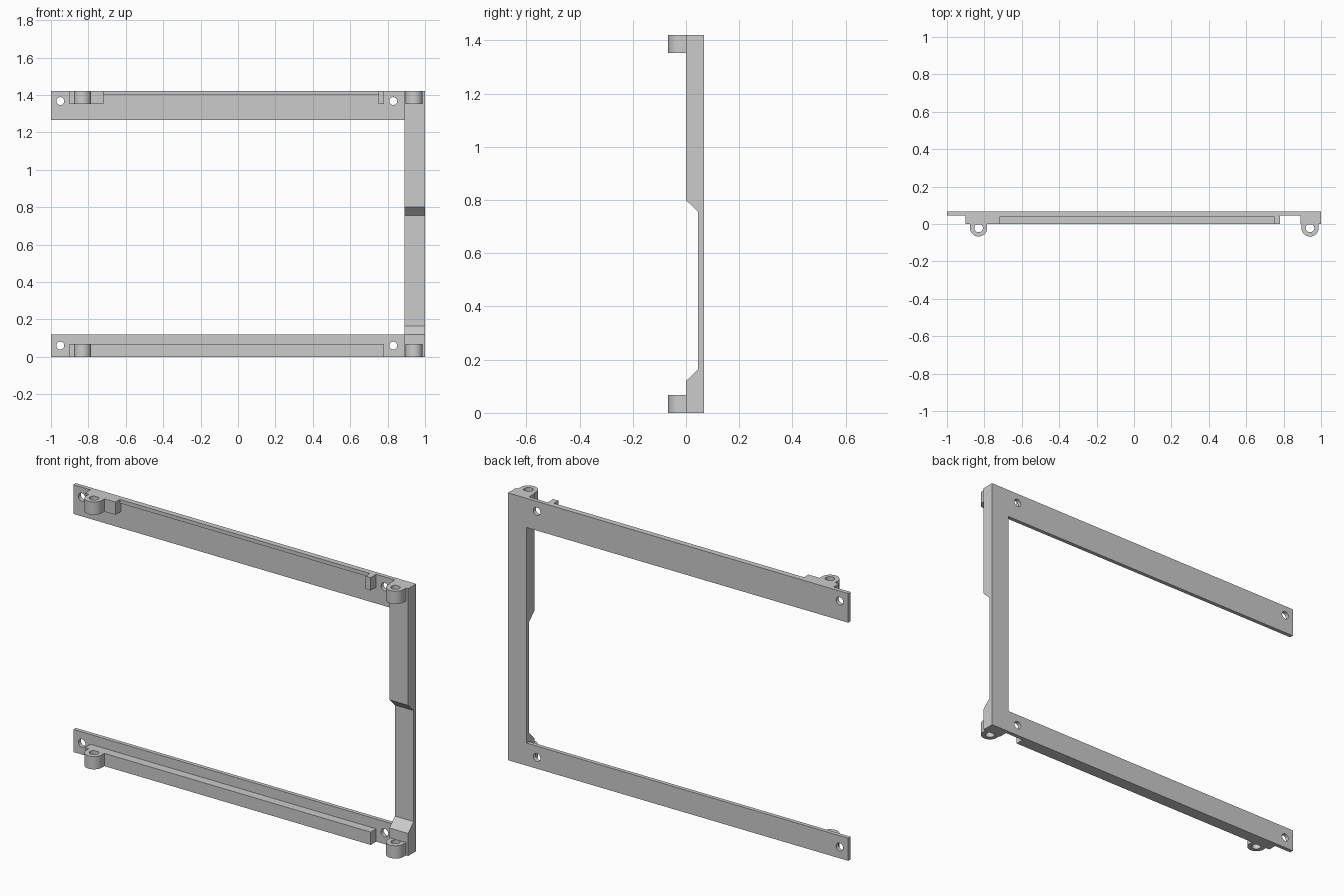
import bpy, bmesh, math

if "Cube" in bpy.data.objects:
    bpy.data.objects.remove(bpy.data.objects["Cube"])


def circle(u, v, r, n=32, start=0.0, sweep=2 * math.pi):
    return [(u + r * math.cos(start + sweep * i / n),
             v + r * math.sin(start + sweep * i / n)) for i in range(n)]


def rect(u0, u1, v0, v1):
    return [(u0, v0), (u1, v0), (u1, v1), (u0, v1)]


def prism(name, loops, axis, lo, hi, smooth=False):
    """Extrude a filled profile (first loop outer, the rest holes) along an axis."""
    cu = bpy.data.curves.new(name + "_profile", 'CURVE')
    cu.dimensions = '2D'
    cu.fill_mode = 'BOTH'
    cu.extrude = (hi - lo) / 2
    for loop in loops:
        sp = cu.splines.new('POLY')
        sp.points.add(len(loop) - 1)
        for p, (u, v) in zip(sp.points, loop):
            p.co = (u, v, 0, 1)
        sp.use_cyclic_u = True
    tmp = bpy.data.objects.new(name + "_profile", cu)
    bpy.context.scene.collection.objects.link(tmp)
    dg = bpy.context.evaluated_depsgraph_get()
    me = bpy.data.meshes.new_from_object(tmp.evaluated_get(dg))
    bpy.data.objects.remove(tmp)
    mid = (lo + hi) / 2
    bm = bmesh.new()
    bm.from_mesh(me)
    for vert in bm.verts:
        u, v, w = vert.co
        w += mid
        vert.co = {'x': (w, u, v), 'y': (u, w, v), 'z': (u, v, w)}[axis]
    bmesh.ops.remove_doubles(bm, verts=bm.verts, dist=1e-5)
    bmesh.ops.recalc_face_normals(bm, faces=bm.faces)
    for f in bm.faces:
        f.smooth = False
    bm.to_mesh(me)
    bm.free()
    me.name = name
    ob = bpy.data.objects.new(name, me)
    bpy.context.scene.collection.objects.link(ob)
    if smooth:
        bpy.ops.object.select_all(action='DESELECT')
        ob.select_set(True)
        bpy.context.view_layer.objects.active = ob
        bpy.ops.object.shade_smooth_by_angle(angle=math.radians(35))
    return ob


H = 1.42                      # overall height
BACK, FACE = 0.067, 0.046     # rear and front of the thin plate
COL = 0.89                    # inner side of the column
LUG = 0.068                   # height of the hinge lugs and bars

# Thin rails with screw holes
for name, z0, z1, zh in (("bottom_rail", 0, 0.12, 0.06), ("top_rail", 1.265, H, 1.367)):
    prism(name, [rect(-1, COL, z0, z1), circle(-0.95, zh, 0.021), circle(0.83, zh, 0.021)],
          'y', FACE, BACK, smooth=True)

# Side column with its recessed middle
prism("side_column", [[(0, 0), (BACK, 0), (BACK, H), (0, H), (0, 0.8), (FACE, 0.755),
                       (FACE, 0.165), (0, 0.12)]], 'x', COL, 1)

# Bars and stop blocks on the front of the rails
prism("bottom_bar", [rect(-0.9, 0.78, 0, LUG)], 'y', 0, FACE)
prism("top_left_block", [rect(-0.9, -0.72, H - LUG, H)], 'y', 0, FACE)
prism("top_right_block", [rect(0.75, 0.78, H - LUG, H)], 'y', 0, FACE)
prism("top_lip", [rect(-0.72, 0.75, H - 0.02, H)], 'y', 0.037, FACE)

# Hinge lugs with vertical pin holes
R = 0.046
for side, x in (("left", -0.831), ("right", 0.941)):
    outline = [(x + R, 0), (x - R, 0)] + circle(x, -0.021, R, 24, math.pi, math.pi) + [(x + R, -0.021)]
    for level, z in (("bottom", 0), ("top", H - LUG)):
        prism(f"{level}_{side}_hinge_lug", [outline, circle(x, -0.021, 0.023)],
              'z', z, z + LUG, smooth=True)
